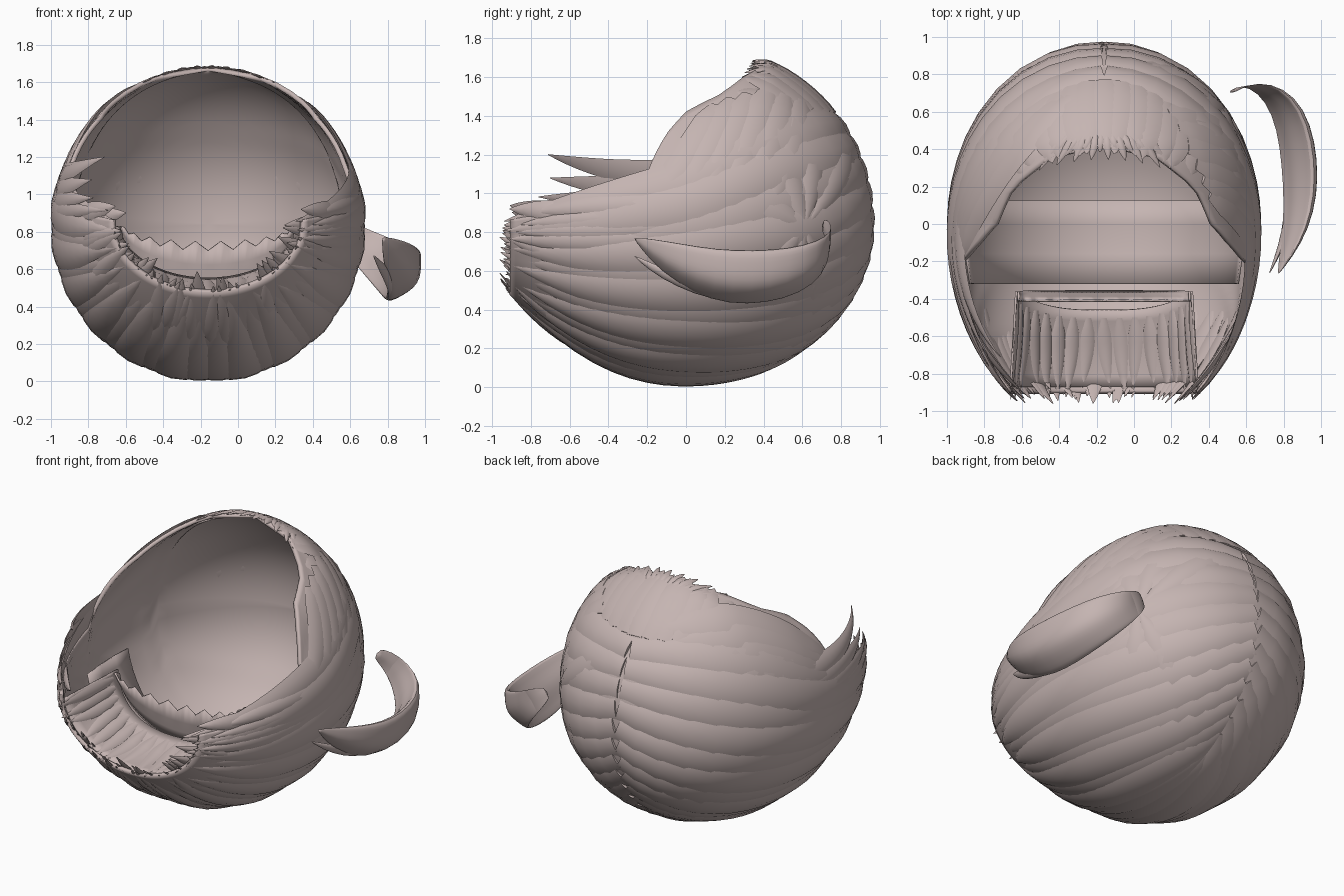
import bpy, bmesh, math, random
from mathutils import Vector

if "Cube" in bpy.data.objects:
    bpy.data.objects.remove(bpy.data.objects["Cube"])

random.seed(4)
CX, CZ = -0.16, 0.84          # axis of the hair shell (runs along y)
R, Y_TOP, Y_LOW = 0.84, 0.99, 1.15

hair = bpy.data.materials.new("ash pink hair")
hair.diffuse_color = (0.56, 0.46, 0.445, 1)
hair.use_nodes = True
hair.node_tree.nodes["Principled BSDF"].inputs["Base Color"].default_value = hair.diffuse_color


def surf(d, s=1.0):
    """Point on the rounded head shape in unit direction d."""
    d = d.normalized()
    y = d.y * (Y_TOP if d.y > 0 else Y_LOW)
    x, z = d.x * R, d.z * R
    if y < 0 and z < 0:
        z *= 1 - 0.32 * (-y / 0.93) ** 2.5    # nape tucks in
    if y > 0 and z > 0:
        z += 0.13 * min(1, y / 0.45) * d.z ** 0.8    # fuller fringe
    return Vector((CX + x * s, y * (s if y > 0 else 1), CZ + z * s))


def by_angle(y, deg):
    """Direction from height y and angle about the axis (0 = up, + = right)."""
    v = y / (Y_TOP if y > 0 else Y_LOW)
    r = math.sqrt(max(0, 1 - v * v))
    a = math.radians(deg)
    return Vector((r * math.sin(a), v, r * math.cos(a)))


def by_xy(dx, y):
    """Direction on the upper half from sideways offset and y."""
    a, b = dx / R, y / (Y_TOP if y > 0 else Y_LOW)
    return Vector((a, b, math.sqrt(max(0.001, 1 - a * a - b * b))))


def loft(bm, rings, closed=True):
    rows = [[bm.verts.new(p) for p in r] for r in rings]
    n = len(rows[0])
    for a, b in zip(rows, rows[1:]):
        for i in range(n if closed else n - 1):
            j = (i + 1) % n
            bm.faces.new((a[i], a[j], b[j], b[i]))
    return rows


def lock(bm, pts, normals, width, bulge, root=0.4, power=3):
    """Tapered lens-shaped lock of hair along pts."""
    rings, n = [], len(pts)
    for i, (p, nr) in enumerate(zip(pts, normals)):
        t = i / (n - 1)
        tan = (pts[min(i + 1, n - 1)] - pts[max(i - 1, 0)]).normalized()
        side = tan.cross(nr).normalized()
        up = side.cross(tan)
        w = width * min(1, root + 2.2 * t) * (1 - t ** power) + 0.002
        b = bulge * min(1, w / width + 0.1)
        prof = [(-1, 0), (-.6, .7), (0, 1), (.6, .7), (1, 0), (.5, -.4), (-.5, -.4)]
        rings.append([p + side * (w * u) + up * (b * v) for u, v in prof])
    rows = loft(bm, rings)
    bm.faces.new(rows[0])
    bm.faces.new(rows[-1])


def surface_lock(bm, d0, d1, width, bulge, s0=0.98, s1=0.98, n=15, mid=None, **kw):
    """Lock that follows the head from direction d0 to d1, optionally through mid."""
    d0, d1 = d0.normalized(), d1.normalized()
    mid = mid or (d0 + d1).normalized()
    m = mid * 2 - (d0 + d1) * 0.5
    pts, nrm = [], []
    for i in range(n):
        t = i / (n - 1)
        d = (d0 * (1 - t) ** 2 + m * (2 * t * (1 - t)) + d1 * t * t).normalized()
        pts.append(surf(d, s0 + (s1 - s0) * t))
        nrm.append(d)
    lock(bm, pts, nrm, width, bulge, **kw)


def finish(bm, name, thick=0):
    bmesh.ops.remove_doubles(bm, verts=bm.verts, dist=0.0008)
    bmesh.ops.recalc_face_normals(bm, faces=bm.faces)
    me = bpy.data.meshes.new(name)
    bm.to_mesh(me)
    bm.free()
    me.materials.append(hair)
    ob = bpy.data.objects.new(name, me)
    bpy.context.collection.objects.link(ob)
    if thick:
        m = ob.modifiers.new("thickness", 'SOLIDIFY')
        m.thickness, m.offset = thick, 0
    bpy.ops.object.select_all(action='DESELECT')
    ob.select_set(True)
    bpy.context.view_layer.objects.active = ob
    bpy.ops.object.shade_smooth_by_angle(angle=math.radians(45))
    return ob


# Base shell with the face opening, gently ridged along the parting flow
EDGE = [(1, 0), (.43, 0), (.37, 22), (.2, 38), (0, 45), (-.1, 55), (-.17, 65),
        (-.24, 80), (-.9, 87)]


def edge(y):
    for (ya, a), (yb, b) in zip(EDGE, EDGE[1:]):
        if y >= yb:
            return a + (b - a) * (ya - y) / (ya - yb)
    return EDGE[-1][1]


bm = bmesh.new()
ys = [Y_TOP * math.cos(math.radians(a)) for a in range(0, 90, 4)]
ys += [-0.03 * k for k in range(31)]
rings = []
for y in ys:
    e = edge(y)
    ring = []
    for i in range(109):
        d = by_angle(y, e + (360 - 2 * e) * i / 108)
        flow = math.atan2(d.z, max(0.05, d.y + 0.6))
        ring.append(surf(d, 0.955 + 0.008 * abs(math.sin(9 * flow))))
    rings.append(ring)
loft(bm, rings, closed=False)
finish(bm, "hair_shell", 0.025)

# Inner lining band across the back of the head
bm = bmesh.new()
loft(bm, [[surf(by_angle(y, 100 + 160 * i / 30), 0.9) for i in range(31)]
          for y in (0.14, 0, -0.16, -0.32)], closed=False)
finish(bm, "lining_band", 0.012)


# Nape: a nearly level sheet of hair, then an upright toothed wall behind it
def arc(a_deg, y, rx, rz):
    a = math.radians(a_deg)
    return Vector((CX + rx * math.sin(a), y, CZ - rz * math.cos(a)))


def nape(a, t):
    inner = -0.46 + 0.1 * abs(math.sin(math.radians(a))) ** 3
    return arc(a, -0.87 + (inner + 0.87) * t, 0.5 - 0.03 * t,
               0.36 - 0.07 * t + 0.02 * math.sin(math.pi * t))


bm = bmesh.new()
loft(bm, [[nape(-88 + 176 * i / 60, k / 7) for i in range(61)] for k in range(8)], closed=False)
finish(bm, "nape_sheet", 0.012)

bm = bmesh.new()
loft(bm, [[arc(-85 + 170 * i / 60, -0.36 - 0.05 * t, 0.46,
               0.36 - 0.22 * t - (0.05 * (1 - abs(i % 6 - 3) / 3) if t == 1 else 0))
           for i in range(61)] for t in (0, 0.33, 0.66, 1)], closed=False)
finish(bm, "nape_wall", 0.012)

bm = bmesh.new()
for i in range(17):
    a = -80 + 160 * i / 16
    bend, reach = random.uniform(-6, 6), random.uniform(-0.15, 0.0)
    pts = [nape(a + bend * (k / 9) ** 2, 0.9 + (reach - 0.9) * k / 9) for k in range(10)]
    nr = Vector((-math.sin(math.radians(a)), 0.2, math.cos(math.radians(a))))
    lock(bm, pts, [nr] * 10, 0.05, 0.018, root=0.4)
finish(bm, "nape_locks")

# Long locks sweeping from the centre parting round both sides to the tips
for name, sgn in (("left_long_locks", -1), ("right_long_locks", 1)):
    bm = bmesh.new()
    n = 13
    for i in range(n):
        f = i / (n - 1)
        al = math.radians(32 - 90 * f)
        start = Vector((sgn * 0.01, math.cos(al), math.sin(al)))
        end = by_angle(-0.94 + random.uniform(0, 0.07), sgn * (88 + 89 * f))
        surface_lock(bm, start, end, 0.125, 0.028, 0.965, 0.985 if i % 2 else 0.965,
                     n=22, mid=by_angle(0, sgn * (74 + 101 * f)), root=0.6, power=4)
    finish(bm, name)

# Short layered tips around the neck
bm = bmesh.new()
for i in range(50):
    a = 86 + 188 * (i + random.uniform(-.3, .3)) / 49
    s = random.choice((0.84, 0.92, 0.98))
    surface_lock(bm, by_angle(-0.45 - random.uniform(0, .15), a),
                 by_angle(random.uniform(-0.96, -0.88), a + random.uniform(-8, 8)),
                 0.065, 0.022, 0.95, s, n=9, power=2.5)
finish(bm, "neck_tips")

# Fringe swept over the forehead, ending in small spikes
bm = bmesh.new()
for i in range(13):
    s = -1 + 2 * i / 12
    surface_lock(bm, by_xy(0.5 * s, 0.79 - 0.27 * s * s),
                 by_xy(0.46 * s + 0.02 * (-1) ** i, 0.39 - 0.12 * s * s),
                 0.09, 0.012, 0.97, 0.965, n=10, root=0.7, power=5)
for i in range(16):
    s = -1 + 2 * i / 15
    surface_lock(bm, by_xy(0.22 * s, 0.5), by_xy(0.36 * s, 0.36 + 0.04 * (i % 2) - 0.06 * s * s),
                 0.025, 0.012, 0.965, 0.96, n=7)
finish(bm, "fringe")

# Left panel falling from the fringe, with long pointed cheek locks
bm = bmesh.new()
for i in range(5):
    surface_lock(bm, by_angle(0.74, -(12 + 13 * i)), by_angle(-0.2 - 0.04 * i, -(72 + 4 * i)),
                 0.11, 0.02, 0.965, 0.975, n=18, mid=by_angle(0.25, -(48 + 7 * i)),
                 root=0.6, power=6)
for i, (y1, a0, a1) in enumerate(((-.71, 70, 57), (-.7, 76, 69), (-.76, 81, 77), (-.88, 85, 82))):
    surface_lock(bm, by_angle(0.1, -a0), by_angle(y1, -a1), 0.08, 0.022, 0.965, 1.0,
                 n=16, mid=by_angle(-.3, -a0), root=0.6, power=2.2)
finish(bm, "left_side_locks")

# Right locks curving down from the fringe, with pointed cheek locks
bm = bmesh.new()
for i in range(6):
    f = i / 5
    surface_lock(bm, by_angle(0.2 + 0.42 * f, 46 - 14 * f),
                 by_angle(-0.2 + 0.6 * f, 86 + 4 * f),
                 0.1, 0.022, 0.965, 0.975, n=14, root=0.7, power=5)
for i in range(4):
    surface_lock(bm, by_angle(0.1 - 0.05 * i, 82 + 4 * i), by_angle(-0.82 - 0.03 * i, 84 + 6 * i),
                 0.07, 0.022, 0.97, 0.99, n=14)
finish(bm, "right_side_locks")

# Locks gathered into the side tie
bm = bmesh.new()
tie = by_angle(0.62, 91)
for a, y in ((42, .66), (62, .5), (80, .3), (100, .2), (118, .3), (134, .48), (150, .68), (15, .86)):
    surface_lock(bm, by_angle(y, a), tie, 0.09, 0.02, 0.96, 0.99, n=12)
finish(bm, "gathered_locks")

# Side ponytail: curved, tilted blade-like locks
path = [(.52, .70, .84), (.57, .74, .80), (.67, .745, .72), (.78, .67, .64), (.85, .52, .585),
        (.88, .33, .565), (.885, .14, .58), (.86, -.04, .64), (.81, -.18, .71), (.77, -.27, .77)]
half = [.04, .065, .10, .135, .155, .165, .155, .12, .065, .004]
OUT = Vector((0.85, 0.1, -0.52))
bm = bmesh.new()
rings = []
for p, h in zip(path, half):
    c = Vector(p)
    across = Vector((0.52, 0.1, 0.85)) * h
    ring = []
    for k in range(16):
        a = 2 * math.pi * k / 16
        groove = 1 + 0.18 * math.cos(4 * a)
        bow = 0.2 * h * math.sin(a) ** 2           # bowed outward
        ring.append(c + across * math.cos(a) + OUT * (0.34 * h * math.sin(a) * groove + bow))
    rings.append(ring)
rows = loft(bm, rings)
bm.faces.new(rows[0])
bm.faces.new(rows[-1])
# extra pointed end on the lower edge of the tail
pts = [Vector(p) + Vector((-.05, 0, -.09)) * min(1, i / 2) for i, p in enumerate(path[3:])]
lock(bm, pts, [OUT] * len(pts), 0.06, 0.025)
tail = finish(bm, "ponytail")
sub = tail.modifiers.new("smooth", 'SUBSURF')
sub.levels = sub.render_levels = 1
